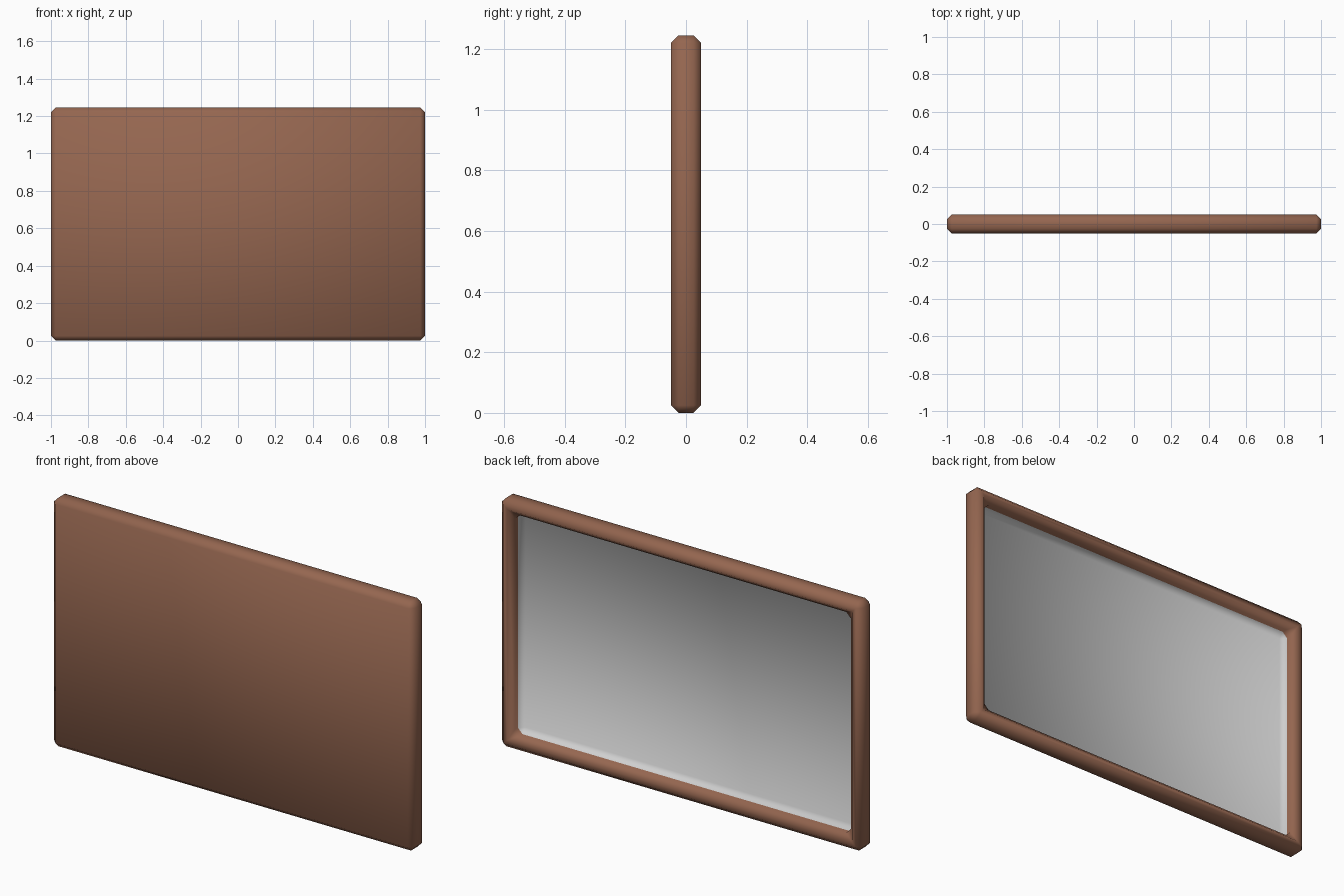
import bpy, bmesh
from mathutils import Matrix, Vector

if "Cube" in bpy.data.objects:
    bpy.data.objects.remove(bpy.data.objects["Cube"])

W, D, H = 2.0, 0.1, 1.245     # outer size
RIM, FLOOR, BEV = 0.07, -0.025, 0.025


def material(name, rgb):
    m = bpy.data.materials.new(name)
    m.diffuse_color = (*rgb, 1)
    m.use_nodes = True
    m.node_tree.nodes["Principled BSDF"].inputs["Base Color"].default_value = m.diffuse_color
    return m


# Solid board
bm = bmesh.new()
bmesh.ops.create_cube(bm, size=1, matrix=Matrix.Translation((0, 0, H / 2)) @ Matrix.Diagonal((W, D, H, 1)))
bm.normal_update()

# Recess in the +y side: inset rim, then extrude the panel inwards
panel = next(f for f in bm.faces if f.normal.y > 0.9)
bmesh.ops.inset_region(bm, faces=[panel], thickness=RIM, use_even_offset=True)
ext = bmesh.ops.extrude_discrete_faces(bm, faces=[panel])
panel = ext["faces"][0]
bmesh.ops.translate(bm, verts=panel.verts, vec=Vector((0, FLOOR - D / 2, 0)))
bm.normal_update()

# Chamfer every real corner, inside and out
edges = [e for e in bm.edges if len(e.link_faces) == 2 and e.calc_face_angle(0) > 0.5]
bmesh.ops.bevel(bm, geom=edges, offset=BEV, segments=1, profile=0.5, affect='EDGES', clamp_overlap=True)
bm.normal_update()

# Glass covers the recess floor and its sloped border
for f in bm.faces:
    f.smooth = True
    c = f.calc_center_median()
    glass = f.normal.y > 0.3 and c.y < 0 and abs(c.x) < W / 2 - RIM
    f.material_index = 1 if glass else 0

mesh = bpy.data.meshes.new("framed_mirror")
bm.to_mesh(mesh)
bm.free()
mesh.materials.append(material("brown wood", (0.30, 0.133, 0.08)))
mesh.materials.append(material("mirror grey", (0.62, 0.62, 0.62)))
bpy.context.collection.objects.link(bpy.data.objects.new("framed_mirror", mesh))
